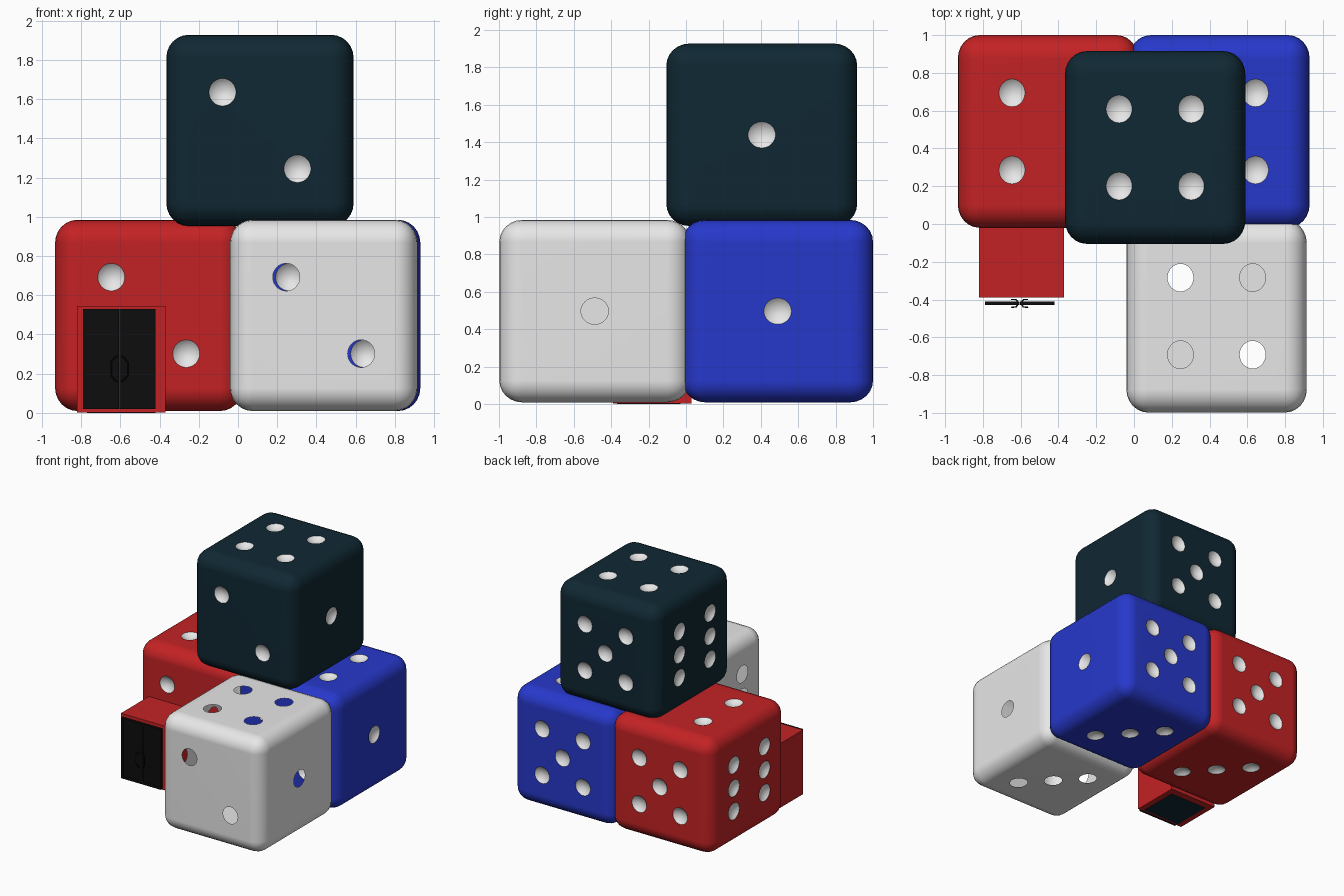
import bpy, bmesh, math
from mathutils import Vector, Matrix

old = bpy.data.objects.get("Cube")
if old:
    bpy.data.objects.remove(old, do_unlink=True)


def material(name, rgb):
    m = bpy.data.materials.new(name)
    m.use_nodes = True
    col = (*rgb, 1)
    m.diffuse_color = col
    m.node_tree.nodes["Principled BSDF"].inputs["Base Color"].default_value = col
    return m


red = material("red", (0.55, 0.016, 0.018))
blue = material("blue", (0.02, 0.04, 0.6))
teal = material("dark teal", (0.005, 0.021, 0.033))
white = material("white", (0.8, 0.8, 0.8))
black = material("black", (0.004, 0.004, 0.004))


def make_object(name, bm, *mats):
    me = bpy.data.meshes.new(name)
    bm.to_mesh(me)
    bm.free()
    for m in mats:
        me.materials.append(m)
    ob = bpy.data.objects.new(name, me)
    bpy.context.collection.objects.link(ob)
    return ob


def box(name, lo, hi, mat):
    lo, hi = Vector(lo), Vector(hi)
    bm = bmesh.new()
    bmesh.ops.create_cube(bm, size=1)
    bmesh.ops.scale(bm, vec=hi - lo, verts=bm.verts)
    bmesh.ops.translate(bm, vec=(lo + hi) / 2, verts=bm.verts)
    return make_object(name, bm, mat)


# Pip layout: face normal -> pip positions on the unit die
P = 0.2
SIZE = Vector((0.955, 1.02, 0.975))
corners = [(a, b) for a in (-P, P) for b in (-P, P)]
FACES = [
    ((0, -1, 0), [(-P, 0, P), (P, 0, -P)]),
    ((1, 0, 0), [(0, 0, 0)]),
    ((0, 0, 1), [(a, b, 0) for a, b in corners]),
    ((0, 0, -1), [(-P, P, 0), (0, 0, 0), (P, -P, 0)]),
    ((0, 1, 0), [(a, 0, b) for a, b in corners] + [(0, 0, 0)]),
    ((-1, 0, 0), [(0, a, b) for a in (-P, P) for b in (-P, 0, P)]),
]


def die(name, center, mat, hollow=False):
    # rounded body
    bm = bmesh.new()
    bmesh.ops.create_cube(bm, size=1)
    bmesh.ops.bevel(bm, geom=bm.edges[:], offset=0.12, segments=6,
                    profile=0.5, affect='EDGES')
    bmesh.ops.scale(bm, vec=SIZE, verts=bm.verts)
    ob = make_object(name, bm, mat, white)
    # spherical cutters for the pips
    radius, depth = 0.072, 0.03
    ball = (radius ** 2 + depth ** 2) / (2 * depth)
    bm = bmesh.new()
    for normal, spots in FACES:
        n = Vector(normal)
        rot = n.to_track_quat('Z', 'Y').to_matrix().to_4x4()
        for s in spots:
            pos = Vector(s) + n * (0.5 + ball - depth)
            bmesh.ops.create_uvsphere(bm, u_segments=32, v_segments=24, radius=ball,
                                      matrix=Matrix.Translation(pos) @ rot)
    bmesh.ops.scale(bm, vec=SIZE, verts=bm.verts)
    for f in bm.faces:
        f.material_index = 1
    cutter = make_object("pip_cutter", bm, mat, white)
    cutter.hide_render = True
    mod = ob.modifiers.new("pips", 'BOOLEAN')
    mod.operation = 'DIFFERENCE'
    mod.solver = 'EXACT'
    mod.object = cutter
    dg = bpy.context.evaluated_depsgraph_get()
    me = bpy.data.meshes.new_from_object(ob.evaluated_get(dg))
    ob.modifiers.clear()
    ob.data = me
    bpy.data.objects.remove(cutter, do_unlink=True)
    # open shell: pips are holes
    if hollow:
        bm = bmesh.new()
        bm.from_mesh(me)
        bmesh.ops.delete(bm, geom=[f for f in bm.faces if f.material_index == 1],
                         context='FACES')
        bm.to_mesh(me)
        bm.free()
    ob.location = center
    bpy.ops.object.select_all(action='DESELECT')
    ob.select_set(True)
    bpy.context.view_layer.objects.active = ob
    bpy.ops.object.shade_smooth_by_angle(angle=math.radians(30))
    wn = ob.modifiers.new("face_normals", 'WEIGHTED_NORMAL')
    wn.keep_sharp = True
    return ob


die("red_die", (-0.455, 0.49, 0.497), red)
die("blue_die", (0.452, 0.49, 0.497), blue)
die("white_die", (0.437, -0.488, 0.497), white, hollow=True)
die("top_die", (0.112, 0.405, 1.44), teal)

# Porch with floor plate
box("porch", (-0.82, -0.39, 0.003), (-0.37, 0.03, 0.545), red)
box("porch_floor", (-0.77, -0.37, 0), (-0.42, -0.03, 0.008), teal)

# Double door with raised rims and bowed handles on both sides
MID = -0.605
for side, label in ((-1, "right"), (1, "left")):
    def span(a, b):
        return sorted((MID + side * a, MID + side * b))
    x0, x1 = span(0.002, 0.185)
    box(label + "_door", (x0, -0.426, 0.02), (x1, -0.414, 0.53), black)
    for a, b, z0, z1 in ((0.002, 0.02, 0.02, 0.53), (0.167, 0.185, 0.02, 0.53),
                         (0.02, 0.167, 0.02, 0.045), (0.02, 0.167, 0.505, 0.53)):
        x0, x1 = span(a, b)
        box(label + "_door_rim", (x0, -0.43, z0), (x1, -0.41, z1), black)
    for face in (-1, 1):
        cu = bpy.data.curves.new(label + "_handle", 'CURVE')
        cu.dimensions = '3D'
        cu.bevel_depth = 0.004
        cu.bevel_resolution = 1
        cu.use_fill_caps = True
        sp = cu.splines.new('POLY')
        path = [(0.012, 0.01, 0.29), (0.02, 0.02, 0.285), (0.042, 0.02, 0.26),
                (0.042, 0.02, 0.19), (0.02, 0.02, 0.165), (0.012, 0.01, 0.16)]
        sp.points.add(len(path) - 1)
        for p, (x, y, z) in zip(sp.points, path):
            p.co = (MID + side * x, -0.42 + face * y, z, 1)
        cu.materials.append(black)
        bpy.context.collection.objects.link(bpy.data.objects.new(label + "_handle", cu))
